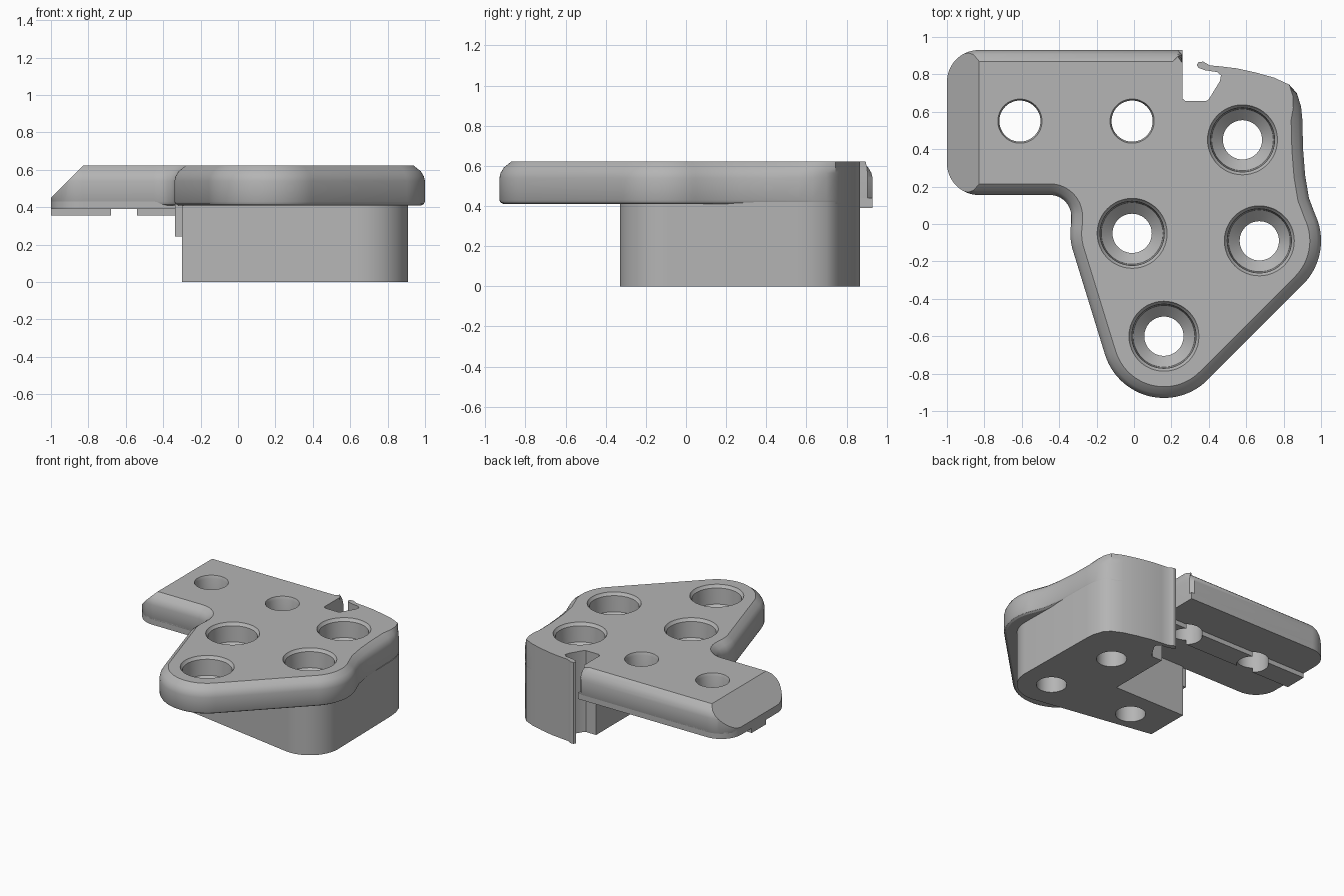
import bpy, bmesh, math
from mathutils import Vector

cube = bpy.data.objects.get("Cube")
if cube:
    bpy.data.objects.remove(cube, do_unlink=True)

grey = bpy.data.materials.new("plain grey")
grey.use_nodes = True
grey.diffuse_color = (0.46, 0.46, 0.46, 1)
grey.node_tree.nodes["Principled BSDF"].inputs["Base Color"].default_value = grey.diffuse_color


def arc(cx, cy, r, a0, a1, n=14):
    angles = [math.radians(a0 + (a1 - a0) * i / n) for i in range(n + 1)]
    return [(cx + r * math.cos(a), cy + r * math.sin(a)) for a in angles]


def inset(points, weights, amount):
    """Move each outline point inward along its mitred normal."""
    result = []
    for i, p in enumerate(points):
        p = Vector(p)
        before = (p - Vector(points[i - 1])).normalized()
        after = (Vector(points[(i + 1) % len(points)]) - p).normalized()
        inward = Vector((-before.y - after.y, before.x + after.x)).normalized()
        miter = max(0.6, inward.dot(Vector((-after.y, after.x))))
        result.append(p + inward * amount * weights[i] / miter)
    return result


def loft(bm, rings):
    """Skin (outline, height) rings and cap both ends."""
    rows = [[bm.verts.new((p[0], p[1], z)) for p in ring] for ring, z in rings]
    n = len(rows[0])
    for low, high in zip(rows, rows[1:]):
        for i in range(n):
            j = (i + 1) % n
            bm.faces.new((low[i], low[j], high[j], high[i]))
    bm.faces.new(rows[0][::-1])
    bm.faces.new(rows[-1])


def make(name, bm):
    bmesh.ops.recalc_face_normals(bm, faces=bm.faces)
    mesh = bpy.data.meshes.new(name)
    bm.to_mesh(mesh)
    bm.free()
    mesh.materials.append(grey)
    obj = bpy.data.objects.new(name, mesh)
    bpy.context.collection.objects.link(obj)
    return obj


def prism(name, points, z0, z1):
    bm = bmesh.new()
    loft(bm, [(points, z0), (points, z1)])
    return make(name, bm)


# Rear wall with the thin hooked lip and the slot beside it
corner = [(.9, .56), (.893, .63), (.87, .70), (.83, .745)]
corner_fade = [1, .7, .4, 0]
lip = [(.75, .782), (.65, .81), (.55, .832), (.46, .843), (.405, .848), (.37, .868),
       (.345, .866), (.335, .85), (.345, .835), (.38, .822), (.445, .812),
       (.465, .795), (.46, .765), (.40, .667), (.385, .657)]

# Top plate outline, counter-clockwise from the front tip
front = arc(.16, -.6, .33, 197, 315, 28) + arc(.67, -.09, .33, -45, 25, 18)
front += [(.935, .14), (.915, .26), (.904, .4)]
slot_side = [(.275, .657), (.26, .67), (.26, .86)]
arm = arc(-.83, .76, .17, 90, 180) + arc(-.83, .325, .17, 180, 270)
neck = arc(-.45, .04, .115, 90, 5) + arc(-.01, -.05, .33, 170, 194, 6)
rear = lip + slot_side
arm_side = [(.258, .905), (.235, .93)] + arm + neck
outline = front + corner + rear + arm_side
weights = [1] * len(front) + corner_fade + [0] * len(rear) + [.4] + [1] * (len(arm_side) - 1)

# Top plate with rounded rim and sloped arm end
levels = [(.41, .02), (.418, .006), (.43, 0), (.54, 0), (.565, .006), (.592, .022), (.622, .06)]
bm = bmesh.new()
loft(bm, [(inset(outline, weights, d), z) for z, d in levels])
bmesh.ops.bisect_plane(bm, geom=bm.verts[:] + bm.edges[:] + bm.faces[:],
                       plane_co=(-1, 0, .45), plane_no=(-1, 0, 1), clear_outer=True)
bmesh.ops.holes_fill(bm, edges=[e for e in bm.edges if e.is_boundary], sides=0)
plate = make("top_plate", bm)

# Lower block, arm underside, locating rail and side step
block_outline = ([(-.3, -.17)] + arc(.67, -.09, .24, -99, 0, 20) + corner + lip
                 + [(.3, .657), (.3, .17), (-.3, .17)])
block = prism("lower_block", block_outline, 0, .42)
underside = prism("arm_underside", arm + [(.26, .155), (.26, .93)], .39, .44)


def box(name, x0, x1, y0, y1, z0, z1):
    return prism(name, [(x0, y0), (x1, y0), (x1, y1), (x0, y1)], z0, z1)


rail = box("locating_rail", -1, .26, .465, .635, .355, .40)
step = box("side_step", -.338, -.28, -.08, .155, .245, .43)

# Countersunk and plain bolt holes
bm = bmesh.new()
sunk = [(-.1, .105), (.425, .105), (.48, .165), (.60, .172), (.605, .178), (.64, .197)]
plain = [(-.1, .11), (.60, .11), (.64, .125)]
for centres, profile in (([(.58, .45), (.67, -.09), (-.01, -.05), (.16, -.6)], sunk),
                         ([(-.61, .55), (-.01, .55)], plain)):
    for x, y in centres:
        loft(bm, [(arc(x, y, r, 0, 352.5, 47), z) for z, r in profile])
cutter = make("hole_cutter", bm)
cutter.hide_render = True

for obj in (plate, block, underside, rail, step):
    bpy.ops.object.select_all(action='DESELECT')
    obj.select_set(True)
    bpy.context.view_layer.objects.active = obj
    if obj is not step:
        mod = obj.modifiers.new("holes", 'BOOLEAN')
        mod.operation = 'DIFFERENCE'
        mod.solver = 'EXACT'
        mod.object = cutter
        bpy.ops.object.modifier_apply(modifier=mod.name)
    bpy.ops.object.shade_smooth_by_angle(angle=math.radians(28))

bpy.data.objects.remove(cutter, do_unlink=True)
